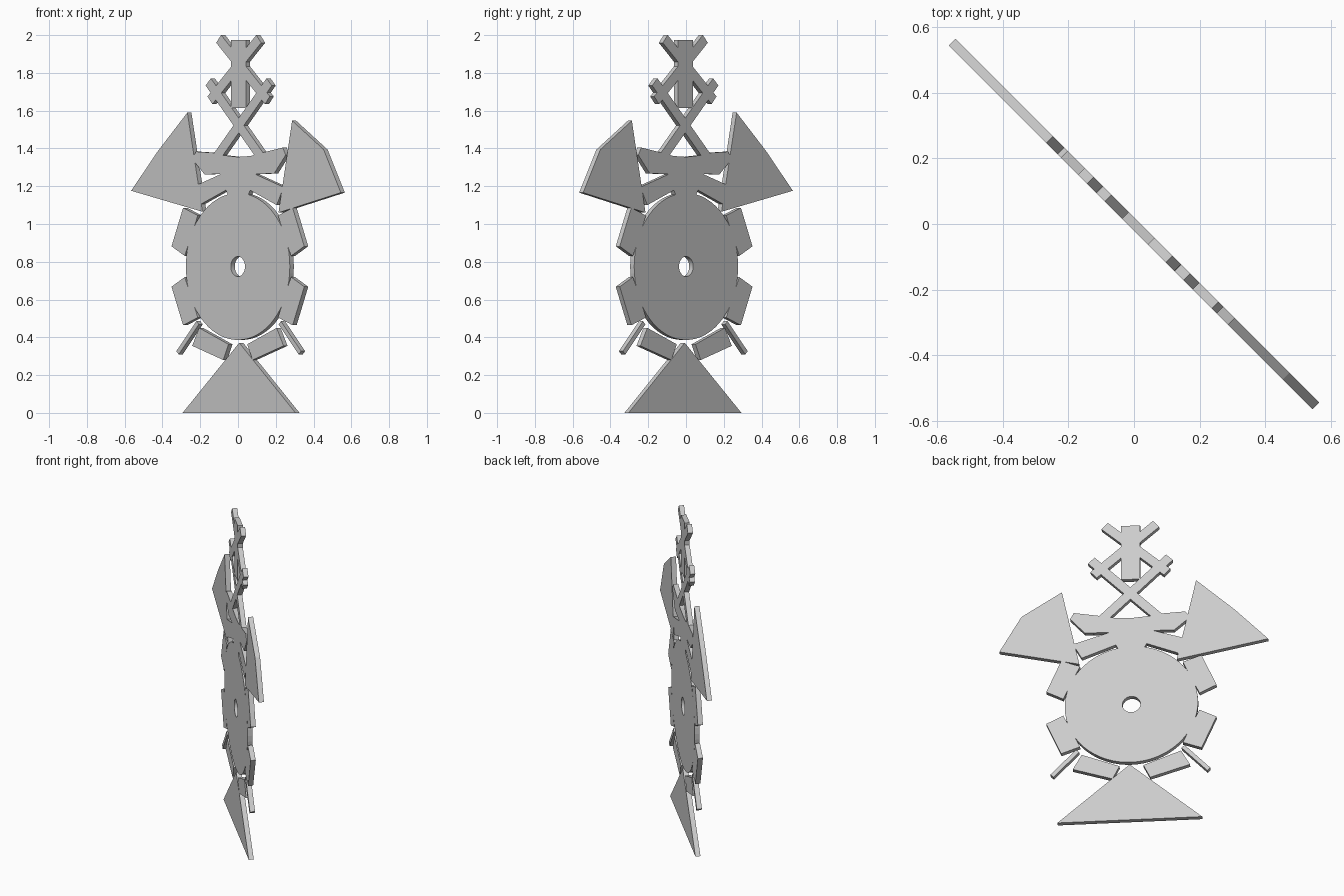
import bpy, bmesh, math
from mathutils import Vector

if "Cube" in bpy.data.objects:
    bpy.data.objects.remove(bpy.data.objects["Cube"])

D = 0.015                      # half thickness of the plate
S = math.sqrt(0.5)
CU, CZ = 0.014, 0.775          # disc centre in the plate plane


def place(u, z, n):
    """Plate plane (u along, z up, n through) turned 45 degrees about z."""
    return Vector(((u + n) * S, (n - u) * S, z))


def finish(bm, name):
    bmesh.ops.recalc_face_normals(bm, faces=bm.faces)
    me = bpy.data.meshes.new(name)
    bm.to_mesh(me)
    bm.free()
    ob = bpy.data.objects.new(name, me)
    bpy.context.collection.objects.link(ob)
    return ob


def plate(name, pts):
    bm = bmesh.new()
    a = [bm.verts.new(place(u, z, -D)) for u, z in pts]
    b = [bm.verts.new(place(u, z, D)) for u, z in pts]
    bm.faces.new(a)
    bm.faces.new(b[::-1])
    for i in range(len(pts)):
        j = (i + 1) % len(pts)
        bm.faces.new((a[i], b[i], b[j], a[j]))
    return finish(bm, name)


def bar(name, p, q, width):
    p, q = Vector(p), Vector(q)
    d = (q - p).normalized() * width / 2
    s = Vector((-d.y, d.x))
    return plate(name, [p + s, q + s, q - s, p - s])


def ring(name, r_out, r_in, seg=64):
    bm = bmesh.new()
    loops = []
    for r, n in ((r_out, -D), (r_out, D), (r_in, D), (r_in, -D)):
        loops.append([bm.verts.new(place(CU + r * math.cos(2 * math.pi * i / seg),
                                         CZ + r * math.sin(2 * math.pi * i / seg), n))
                      for i in range(seg)])
    for k in range(4):
        a, b = loops[k], loops[(k + 1) % 4]
        for i in range(seg):
            j = (i + 1) % seg
            bm.faces.new((a[i], a[j], b[j], b[i]))
    return finish(bm, name)


# central disc with a hole
ring("disc", 0.389, 0.053)

# eight teeth: two shapes mirrored across both axes
side_tooth = [(.41, .311), (.497, .107), (.398, .056), (.30, .27)]
end_tooth = [(.342, .42), (.11, .495), (.07, .412), (.29, .325)]
for su in (-1, 1):
    for sz in (-1, 1):
        for kind, t in (("side_tooth", side_tooth), ("end_tooth", end_tooth)):
            plate(kind, [(CU + su * u, CZ + sz * z) for u, z in t])

# triangular foot
plate("foot", [(-.40, 0), (.446, 0), (.024, .371)])

# blades left and right
plate("left_blade", [(-.364, 1.59), (-.588, 1.383), (-.785, 1.176), (-.251, 1.065)])
plate("right_blade", [(.42, 1.547), (.656, 1.394), (.785, 1.166), (.318, 1.06)])

# collar above the disc
plate("collar", [(-.30, 1.383), (-.33, 1.345), (-.235, 1.262), (-.12, 1.265), (-.06, 1.15),
                 (.09, 1.15), (.15, 1.265), (.285, 1.267), (.372, 1.365), (.35, 1.405),
                 (.20, 1.378), (.11, 1.360), (.01, 1.355), (-.11, 1.365), (-.17, 1.377)])

# crossed bars, thin handles (mirrored pairs)
C = 0.02
for s in (-1, 1):
    bar("lower_cross_bar", (C - s * .235, 1.285), (C + s * .228, 1.752), .055)
    bar("upper_cross_bar", (C - s * .215, 1.655), (C + s * .150, 1.98), .055)
    bar("handle", (C + s * .308, .477), (C + s * .458, .318), .025)

# upright post
plate("post", [(-.037, 1.615), (.075, 1.615), (.075, 1.975), (-.037, 1.975)])
